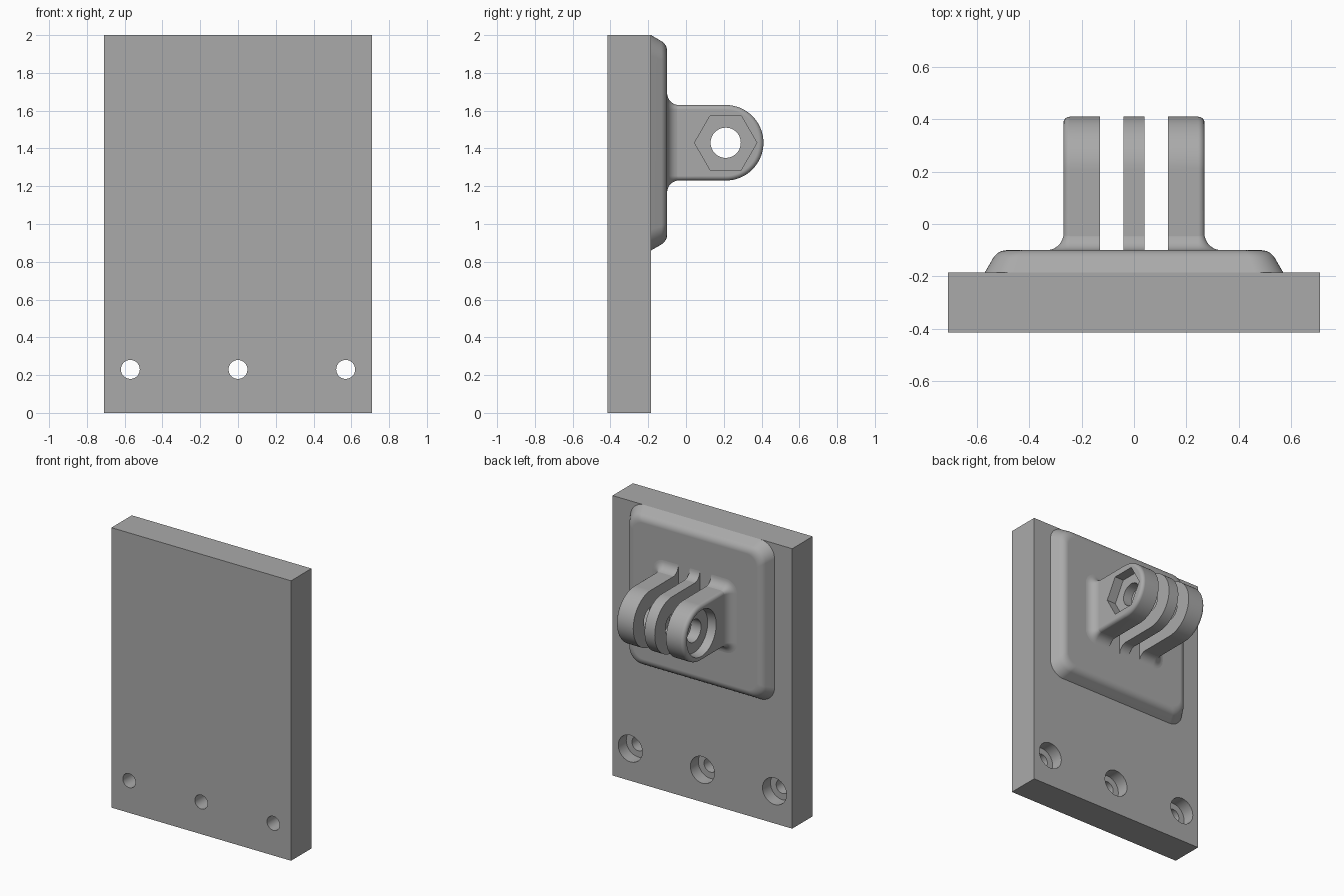
import bpy, bmesh
from math import sin, cos, pi, radians

cube = bpy.data.objects.get("Cube")
if cube:
    bpy.data.objects.remove(cube, do_unlink=True)

grey = bpy.data.materials.new("plain grey")
grey.use_nodes = True
GREY = (0.4, 0.4, 0.4, 1)
grey.diffuse_color = GREY
grey.node_tree.nodes["Principled BSDF"].inputs["Base Color"].default_value = GREY

BACK, PAD_TOP = -0.185, -0.10      # y of the plate's back face and of the pad's face
PIN_Y, PIN_Z = 0.21, 1.43          # pin axis


def loft(name, rings):
    """Skin equal-length closed rings and cap both ends."""
    bm = bmesh.new()
    loops = [[bm.verts.new(p) for p in ring] for ring in rings]
    n = len(loops[0])
    for a, b in zip(loops, loops[1:]):
        for i in range(n):
            j = (i + 1) % n
            bm.faces.new((a[i], a[j], b[j], b[i]))
    bm.faces.new(loops[0])
    bm.faces.new(loops[-1])
    bmesh.ops.recalc_face_normals(bm, faces=bm.faces)
    mesh = bpy.data.meshes.new(name)
    bm.to_mesh(mesh)
    bm.free()
    mesh.materials.append(grey)
    obj = bpy.data.objects.new(name, mesh)
    bpy.context.collection.objects.link(obj)
    return obj


def rounded_rect(y, hx, hz, r, steps=10):
    """Rounded rectangle facing y, centred on the pin height."""
    pts = []
    for k, (sx, sz) in enumerate(((1, 1), (-1, 1), (-1, -1), (1, -1))):
        for i in range(steps + 1):
            a = (k + i / steps) * pi / 2
            pts.append((sx * (hx - r) + r * cos(a), y, PIN_Z + sz * (hz - r) + r * sin(a)))
    return pts


def lug_outline(x, r, steps=40):
    """Straight-sided tongue with a round end, in the yz plane."""
    arc = [(-pi / 2) + pi * i / steps for i in range(steps + 1)]
    return ([(x, -0.09, PIN_Z - r)]
            + [(x, PIN_Y + r * cos(a), PIN_Z + r * sin(a)) for a in arc]
            + [(x, -0.09, PIN_Z + r)])


def box(name, x0, x1, y0, y1, z0, z1):
    return loft(name, [[(x0, y, z0), (x1, y, z0), (x1, y, z1), (x0, y, z1)] for y in (y0, y1)])


def cylinder(name, axis, start, end, centre, r1, r2=None, sides=48):
    """Cylinder or cone along x (centre is y, z) or y (centre is x, z)."""
    rings = []
    for t, r in ((start, r1), (end, r2 or r1)):
        ring = []
        for i in range(sides):
            a = 2 * pi * i / sides
            u, v = centre[0] + r * cos(a), centre[1] + r * sin(a)
            ring.append((t, u, v) if axis == "x" else (u, t, v))
        rings.append(ring)
    return loft(name, rings)


def boolean(obj, tool, operation="DIFFERENCE"):
    bpy.context.view_layer.objects.active = obj
    mod = obj.modifiers.new("cut", "BOOLEAN")
    mod.operation, mod.object, mod.solver = operation, tool, "EXACT"
    bpy.ops.object.modifier_apply(modifier=mod.name)
    bpy.data.objects.remove(tool, do_unlink=True)


# Plate with three counterbored screw holes
plate = box("back_plate", -0.71, 0.71, -0.415, BACK, 0, 2)
for x in (-0.57, 0, 0.57):
    boolean(plate, cylinder("screw_hole", "y", -0.5, 0, (x, 0.23), 0.05))
    boolean(plate, cylinder("counterbore", "y", BACK - 0.09, 0, (x, 0.23), 0.095))

# Raised pad: sloped sides, then a rounded rim
sections = [(BACK, 0)]
slope, rim = radians(60), 0.06
for i in range(7):
    a = slope * (1 - i / 6)
    sections.append((PAD_TOP - rim * (1 - cos(a)), 0.032 + rim * (sin(slope) - sin(a))))
pad = loft("raised_pad", [rounded_rect(y, 0.57 - e, 0.57 - e, 0.11 - 0.4 * e)
                          for y, e in sections])

# Lug block with softened outer edges
soft = 0.025
half = [(0.27 - soft * (1 - sin(a)), 0.2 - soft * (1 - cos(a)))
        for a in (pi / 2 * i / 6 for i in range(7))]
profile = [(-x, r) for x, r in reversed(half)] + half
lugs = loft("mount_lugs", [lug_outline(x, r) for x, r in profile])

# Flared fillet where the lugs meet the pad
fillet = 0.065
flare = [(PAD_TOP - 0.005, fillet)]
for i in range(9):
    a = pi / 2 * i / 8
    flare.append((PAD_TOP + fillet * (1 - cos(a)), fillet * (1 - sin(a)) - 0.001))
foot = loft("lug_foot", [rounded_rect(y, 0.27 + e, 0.2 + e, soft + e) for y, e in flare])
boolean(lugs, foot, "UNION")

# Two slots, pin hole, round recess on the right and hex pocket on the left
for side in (-1, 1):
    x0, x1 = sorted((side * 0.04, side * 0.13))
    boolean(lugs, box("slot", x0, x1, -0.3, 0.6, 1, 1.9))
pin = (PIN_Y, PIN_Z)
boolean(lugs, cylinder("pin_hole", "x", -0.5, 0.5, pin, 0.08))
boolean(lugs, cylinder("round_recess", "x", -0.30, -0.21, pin, 0.17, 0.155, 64))
boolean(lugs, cylinder("hex_pocket", "x", 0.20, 0.4, pin, 0.165, sides=6))

# Smooth curved surfaces, keep hard edges
for obj in (plate, pad, lugs):
    bpy.ops.object.select_all(action="DESELECT")
    obj.select_set(True)
    bpy.context.view_layer.objects.active = obj
    bpy.ops.object.shade_smooth_by_angle(angle=radians(30))
    mod = obj.modifiers.new("weighted_normals", "WEIGHTED_NORMAL")
    mod.keep_sharp = True
